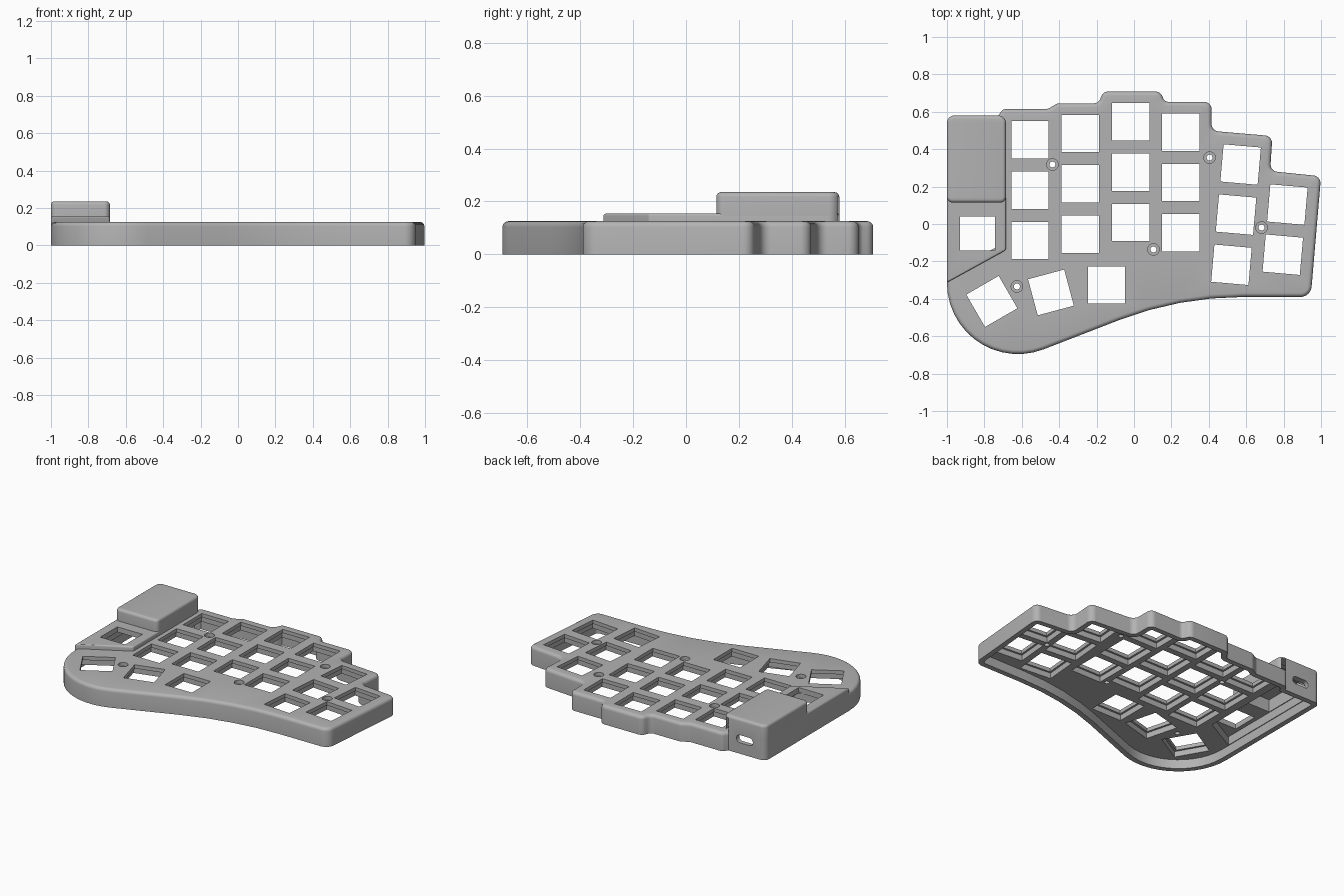
import bpy, bmesh
from math import radians, tan, ceil, atan2, sin, cos
from mathutils import Vector, Matrix

if "Cube" in bpy.data.objects:
    bpy.data.objects.remove(bpy.data.objects["Cube"], do_unlink=True)

grey = bpy.data.materials.new("case_grey")
grey.use_nodes = True
grey.diffuse_color = (0.45, 0.45, 0.45, 1)
grey.node_tree.nodes["Principled BSDF"].inputs["Base Color"].default_value = grey.diffuse_color

bm = bmesh.new()


def rounded(corners):
    """Turn clockwise (x, y, radius) corners into a filleted outline."""
    pts = []
    for i, (x, y, r) in enumerate(corners):
        p = Vector((x, y))
        if not r:
            pts.append(p)
            continue
        a = (Vector(corners[i - 1][:2]) - p).normalized()
        b = (Vector(corners[(i + 1) % len(corners)][:2]) - p).normalized()
        turn = radians(180) - a.angle(b)
        t = r * tan(turn / 2)
        center = p + (a + b).normalized() * (r * r + t * t) ** 0.5
        start, end = p + a * t - center, p + b * t - center
        sweep = atan2(start.x * end.y - start.y * end.x, start.dot(end))
        n = max(4, ceil(turn / radians(9)))
        pts += [center + Matrix.Rotation(sweep * k / n, 2) @ start for k in range(n + 1)]
    return pts


def inset(pts, d):
    """Offset a clockwise outline inward with mitred corners."""
    out = []
    for i, p in enumerate(pts):
        a = (p - pts[i - 1]).normalized()
        b = (pts[(i + 1) % len(pts)] - p).normalized()
        na, nb = Vector((a.y, -a.x)), Vector((b.y, -b.x))
        out.append(p + (na + nb) * d / (1 + na.dot(nb)))
    return out


def rect(w, h, r=0):
    return rounded([(-w / 2, -h / 2, r), (-w / 2, h / 2, r), (w / 2, h / 2, r), (w / 2, -h / 2, r)])


def placed(pts, x, y, angle=0):
    turn = Matrix.Rotation(radians(angle), 2)
    return [turn @ p + Vector((x, y)) for p in pts]


def at(pts, z):
    return [Vector((p.x, p.y, z)) for p in pts]


def upright(pts, y):
    return [Vector((p.x, y, p.y)) for p in pts]


def skin(*rings):
    """Join consecutive 3D rings with quads."""
    rows = [[bm.verts.new(p) for p in ring] for ring in rings]
    for low, high in zip(rows, rows[1:]):
        for i in range(len(low)):
            bm.faces.new((low[i - 1], low[i], high[i], high[i - 1]))


def cap(normal, *loops):
    """Fill a flat outline, leaving the further loops as holes."""
    edges = []
    for loop in loops:
        verts = [bm.verts.new(p) for p in loop]
        edges += [bm.edges.new((verts[i - 1], verts[i])) for i in range(len(verts))]
    bmesh.ops.triangle_fill(bm, use_beauty=True, edges=edges, normal=normal)


def rim(outline, z0, z1, r):
    """Rings of an upright wall with a rounded top edge."""
    arcs = [radians(22.5 * k) for k in range(5)]
    return [at(outline, z0)] + [at(inset(outline, r * (1 - cos(a))), z1 - r + r * sin(a))
                                for a in arcs]


UP, DOWN, BACK = (0, 0, 1), (0, 0, -1), (0, 1, 0)
TOP, UNDER, LEDGE = 0.125, 0.062, 0.1
DECK, DECK_UNDER, HOUSING, HOUSING_UNDER = 0.155, 0.12, 0.235, 0.205

# Outlines, clockwise from above
body = rounded([
    (-1, 0.58, 0.04), (-0.725, 0.58, 0), (-0.70, 0.615, 0.03), (-0.46, 0.615, 0.04),
    (-0.41, 0.645, 0.04), (-0.19, 0.645, 0.04), (-0.165, 0.708, 0.04), (0.14, 0.708, 0.04),
    (0.165, 0.653, 0.03), (0.415, 0.653, 0.04), (0.415, 0.498, 0.04), (0.74, 0.47, 0.04),
    (0.728, 0.283, 0.04), (1.0, 0.255, 0.04), (0.945, -0.39, 0.06), (0.24, -0.39, 1.85),
    (-1, -0.87, 0.38)])
deck = rounded([(-1, 0.58, 0.04), (-0.685, 0.58, 0.04), (-0.685, -0.14, 0.02), (-1, -0.313, 0)])
housing = rounded([(-1, 0.58, 0.04), (-0.685, 0.58, 0.04), (-0.685, 0.115, 0.03), (-1, 0.115, 0.03)])
well = rounded([(-0.96, 0.54, 0), (-0.725, 0.54, 0), (-0.725, -0.118, 0), (-0.96, -0.245, 0)])
room = rounded([(-0.955, 0.535, 0), (-0.73, 0.535, 0), (-0.73, 0.15, 0), (-0.955, 0.15, 0)])
encoder = placed(rect(0.187, 0.182), -0.838, -0.05)

# Key positions: four straight columns, two tilted columns and a thumb arc
columns = [(-0.556, 0.45), (-0.288, 0.484), (-0.018, 0.546), (0.251, 0.491)]
keys = [(x, y - 0.269 * row) for x, y in columns for row in range(3)]
for x, y, count in [(0.57, 0.318, 3), (0.82, 0.104, 2)]:
    keys += [(x - 0.0245 * row, y - 0.268 * row, -5) for row in range(count)]
keys += [(-0.147, -0.326), (-0.444, -0.366, 15), (-0.76, -0.414, 30)]
screws = [(-0.436, 0.318), (0.404, 0.355), (0.104, -0.136), (-0.626, -0.334), (0.682, -0.019)]

# Key openings with wider pockets below, and counterbored screw holes
disc = [Matrix.Rotation(radians(-15 * k), 2) @ Vector((1, 0)) for k in range(24)]
openings = [(placed(rect(0.2, 0.2), *k), placed(rect(0.226, 0.226), *k)) for k in keys]
openings += [(placed([p * 0.031 for p in disc], *s), placed([p * 0.016 for p in disc], *s))
             for s in screws]
for upper, lower in openings:
    skin(at(upper, TOP), at(upper, LEDGE), at(lower, LEDGE), at(lower, UNDER))

# Main body: outer wall, hollow underside and key plate
cavity = inset(body, 0.035)
body_rings = rim(body, 0, TOP, 0.022)
skin(at(cavity, UNDER), at(cavity, 0), *body_rings)
cap(UP, body_rings[-1], at(well, TOP), *[at(upper, TOP) for upper, lower in openings])
cap(DOWN, at(cavity, UNDER), at(well, UNDER), *[at(lower, UNDER) for upper, lower in openings])

# Raised deck with the encoder opening
deck_rings = rim(deck, 0.103, DECK, 0.01)
skin(*deck_rings)
skin(at(well, UNDER), at(well, DECK_UNDER))
skin(at(encoder, DECK), at(encoder, DECK_UNDER))
cap(UP, deck_rings[-1], at(encoder, DECK), at(room, DECK))
cap(DOWN, at(well, DECK_UNDER), at(encoder, DECK_UNDER), at(room, DECK_UNDER))

# Controller housing
housing_rings = rim(housing, 0.145, HOUSING, 0.018)
skin(*housing_rings)
cap(UP, housing_rings[-1])
skin(at(room, DECK_UNDER), at(room, HOUSING_UNDER))
cap(DOWN, at(room, HOUSING_UNDER))

# Open the back of the housing and close it with one panel holding the cable port
bm.normal_update()
opened = [f for f in bm.faces if abs(f.normal.y) > 0.1
          and all(-0.965 < v.co.x < -0.70 and 0.53 < v.co.y < 0.581 for v in f.verts)
          and 0.07 < max(v.co.z for v in f.verts) < 0.22]
bmesh.ops.delete(bm, geom=opened, context='FACES')
panel = placed(rect(0.235, 0.217), -0.8425, 0.1085)
port = placed(rect(0.122, 0.052, 0.025), -0.845, 0.1)
cap(BACK, upright(panel, 0.58), upright(port, 0.58))
skin(upright(port, 0.58), upright(port, 0.55))

# Weld everything into one case
bmesh.ops.remove_doubles(bm, verts=bm.verts[:], dist=0.00005)
bmesh.ops.recalc_face_normals(bm, faces=bm.faces[:])
mesh = bpy.data.meshes.new("keyboard_case")
bm.to_mesh(mesh)
bm.free()
mesh.materials.append(grey)
case = bpy.data.objects.new("keyboard_case", mesh)
bpy.context.collection.objects.link(case)
bpy.ops.object.select_all(action='DESELECT')
case.select_set(True)
bpy.context.view_layer.objects.active = case
bpy.ops.object.shade_smooth_by_angle(angle=radians(30))
